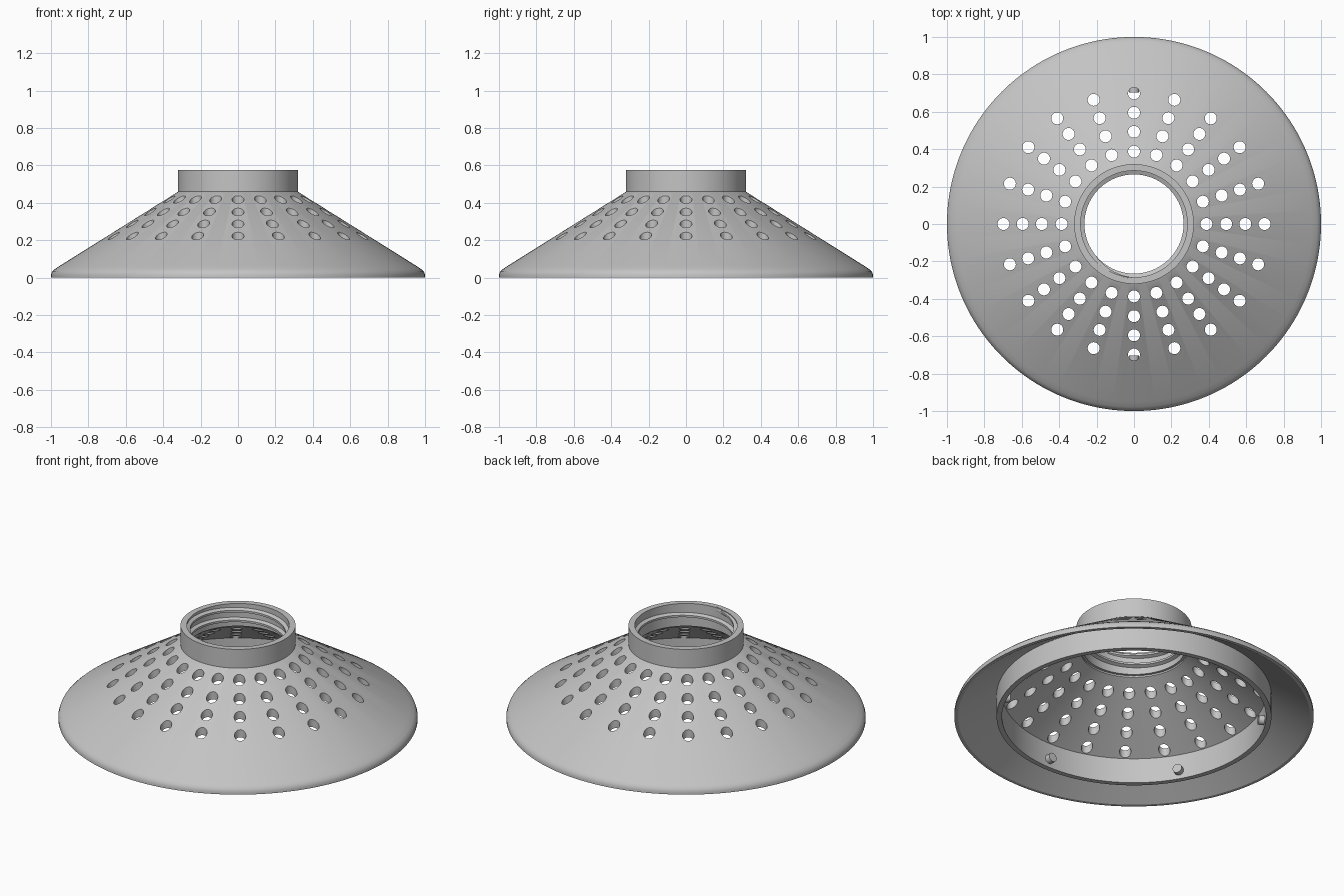
import bpy, bmesh, math
from mathutils import Matrix, Vector

cube = bpy.data.objects.get("Cube")
if cube:
    bpy.data.objects.remove(cube, do_unlink=True)

SEGMENTS = 160

metal = bpy.data.materials.new("plain_grey")
metal.use_nodes = True
grey = (0.55, 0.55, 0.55, 1)
metal.diffuse_color = grey
metal.node_tree.nodes["Principled BSDF"].inputs["Base Color"].default_value = grey


def make_object(name, bm):
    bmesh.ops.recalc_face_normals(bm, faces=bm.faces)
    mesh = bpy.data.meshes.new(name)
    bm.to_mesh(mesh)
    bm.free()
    mesh.materials.append(metal)
    obj = bpy.data.objects.new(name, mesh)
    bpy.context.collection.objects.link(obj)
    return obj


def activate(obj):
    bpy.ops.object.select_all(action='DESELECT')
    obj.select_set(True)
    bpy.context.view_layer.objects.active = obj


def smooth(obj):
    activate(obj)
    bpy.ops.object.shade_smooth_by_angle(angle=math.radians(30))


def bridge(bm, sections, closed):
    """Skin a list of vertex loops, optionally joining the last to the first."""
    pairs = list(zip(sections, sections[1:]))
    if closed:
        pairs.append((sections[-1], sections[0]))
    for a, b in pairs:
        for i in range(len(a)):
            j = (i + 1) % len(a)
            bm.faces.new((a[i], a[j], b[j], b[i]))


def lathe(name, profile):
    """Revolve a closed (radius, height) profile about the z axis."""
    bm = bmesh.new()
    sections = []
    for s in range(SEGMENTS):
        a = math.tau * s / SEGMENTS
        sections.append([bm.verts.new((r * math.cos(a), r * math.sin(a), z))
                         for r, z in profile])
    bridge(bm, sections, True)
    return make_object(name, bm)


# Conical shade with a rounded outer rim
shade = lathe("perforated_shade", [
    (0.30, 0.426), (0.98, 0), (1, 0), (1, 0.015), (0.994, 0.032),
    (0.979, 0.046), (0.952, 0.064), (0.32, 0.46), (0.30, 0.465)])

# Four rings of vertical vent holes
bm = bmesh.new()
for radius in (0.387, 0.493, 0.595, 0.698):
    for k in range(20):
        a = math.tau * k / 20
        bmesh.ops.create_cone(
            bm, cap_ends=True, segments=24, radius1=0.032, radius2=0.032, depth=1,
            matrix=Matrix.Translation((radius * math.cos(a), radius * math.sin(a), 0.3)))
cutter = make_object("hole_cutter", bm)
cutter.hide_render = True
cut = shade.modifiers.new("vent_holes", 'BOOLEAN')
cut.operation = 'DIFFERENCE'
cut.solver = 'EXACT'
cut.object = cutter
activate(shade)
bpy.ops.object.modifier_apply(modifier=cut.name)
bpy.data.objects.remove(cutter, do_unlink=True)
smooth(shade)

# Open neck collar
smooth(lathe("neck_collar", [
    (0.285, 0.436), (0.32, 0.436), (0.32, 0.575), (0.285, 0.575)]))

# Helical thread inside the neck
bm = bmesh.new()
turns, pitch, steps = 1.75, 0.06, 168
sections = []
for s in range(steps + 1):
    t = s / steps
    a = math.tau * turns * t
    z = 0.455 + pitch * turns * t
    fade = min(1, 12 * t + 0.05, 12 * (1 - t) + 0.05)
    crest = 0.287 - 0.022 * fade
    sections.append([bm.verts.new((r * math.cos(a), r * math.sin(a), z + h))
                     for r, h in ((0.29, -0.017), (crest, -0.006),
                                  (crest, 0.006), (0.29, 0.017))])
bridge(bm, sections, False)
bm.faces.new(sections[0])
bm.faces.new(sections[-1])
smooth(make_object("neck_thread", bm))

# Mounting ring under the shade
smooth(lathe("mounting_ring", [
    (0.735, 0), (0.765, 0), (0.765, 0.165), (0.735, 0.17)]))

# Six locating pins pointing inward from the ring
for k in range(6):
    a = math.radians(30 + 60 * k)
    direction = Vector((math.cos(a), math.sin(a), 0))
    bm = bmesh.new()
    bmesh.ops.create_cone(
        bm, cap_ends=True, segments=24, radius1=0.027, radius2=0.027, depth=0.05,
        matrix=Matrix.Translation(direction * 0.727 + Vector((0, 0, 0.05)))
        @ direction.to_track_quat('Z', 'Y').to_matrix().to_4x4())
    smooth(make_object(f"locating_pin_{k + 1}", bm))
